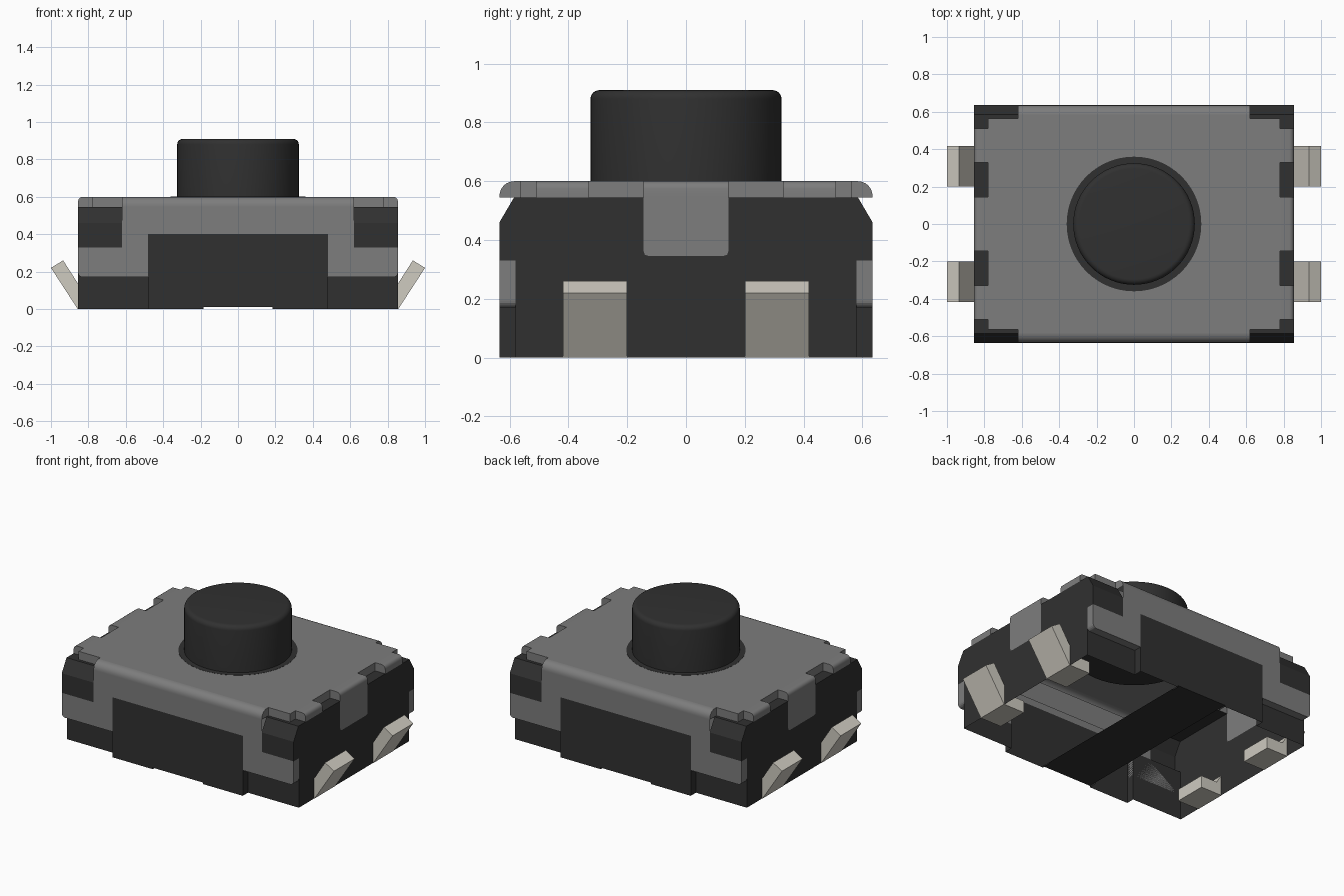
import bpy, bmesh, math

cube = bpy.data.objects.get("Cube")
if cube:
    bpy.data.objects.remove(cube, do_unlink=True)


def material(name, rgb):
    m = bpy.data.materials.new(name)
    m.use_nodes = True
    m.diffuse_color = (*rgb, 1)
    b = m.node_tree.nodes["Principled BSDF"]
    b.inputs["Base Color"].default_value = (*rgb, 1)
    b.inputs["Roughness"].default_value = 0.6
    return m


DARK = material("black plastic", (0.030, 0.030, 0.030))
STEEL = material("grey cover metal", (0.205, 0.205, 0.205))
TIN = material("tinned lead metal", (0.62, 0.595, 0.53))


def finish(name, bm, mat, mirror="", smooth=False, keep=None):
    """Make an object; keep(normal, centre) picks the faces of an open shell."""
    bmesh.ops.recalc_face_normals(bm, faces=bm.faces[:])
    if keep:
        bm.normal_update()
        drop = [f for f in bm.faces if not keep(f.normal, f.calc_center_median())]
        bmesh.ops.delete(bm, geom=drop, context="FACES")
    me = bpy.data.meshes.new(name)
    bm.to_mesh(me)
    bm.free()
    me.materials.append(mat)
    ob = bpy.data.objects.new(name, me)
    bpy.context.collection.objects.link(ob)
    if mirror:
        mod = ob.modifiers.new("mirror", "MIRROR")
        mod.use_axis = ("X" in mirror, "Y" in mirror, False)
        mod.use_mirror_merge = False
    if smooth:
        bpy.ops.object.select_all(action="DESELECT")
        ob.select_set(True)
        bpy.context.view_layer.objects.active = ob
        bpy.ops.object.shade_smooth_by_angle(angle=math.radians(35))


def prism(name, pts, axis, lo, hi, mat, **options):
    """Extrude a 2D outline along an axis between lo and hi."""
    place = {"X": lambda a, b, t: (t, a, b),
             "Y": lambda a, b, t: (a, t, b),
             "Z": lambda a, b, t: (a, b, t)}[axis]
    bm = bmesh.new()
    face = bm.faces.new([bm.verts.new(place(a, b, lo)) for a, b in pts])
    ext = bmesh.ops.extrude_face_region(bm, geom=[face])
    verts = [v for v in ext["geom"] if isinstance(v, bmesh.types.BMVert)]
    bmesh.ops.translate(bm, verts=verts, vec=place(0, 0, hi - lo))
    finish(name, bm, mat, **options)


def rect(a0, b0, a1, b1):
    return [(a0, b0), (a1, b0), (a1, b1), (a0, b1)]


def both(half):
    """Complete a right-hand half outline with its reflection."""
    return half + [(-a, b) for a, b in reversed(half)]


def arc(cx, cy, r, start, end, n=6):
    return [(cx + r * math.cos(math.radians(start + (end - start) * i / n)),
             cy + r * math.sin(math.radians(start + (end - start) * i / n)))
            for i in range(n + 1)]


def lathe(name, profile, mat, steps=64):
    bm = bmesh.new()
    verts = [bm.verts.new((r, 0, z)) for r, z in profile]
    edges = [bm.edges.new(p) for p in zip(verts, verts[1:])]
    bmesh.ops.spin(bm, geom=verts + edges, cent=(0, 0, 0), axis=(0, 0, 1),
                   angle=math.tau, steps=steps)
    bmesh.ops.remove_doubles(bm, verts=bm.verts[:], dist=1e-5)
    finish(name, bm, mat, smooth=True)


# --- Plastic body: an open shell without a floor ---
# End walls, slotted for the cover lugs and chamfered at the top corners
slot = [(0.125, 0.345), (0.14, 0.35), (0.145, 0.365), (0.145, 0.545)]
prism("body_end_wall",
      both(slot + [(0.585, 0.545), (0.635, 0.46), (0.635, 0.33), (0.58, 0.33), (0.58, 0)]),
      "X", 0.78, 0.855, DARK, mirror="X",
      keep=lambda n, c: n.x > 0.9 or (n.z > 0.1 and c.z > 0.4) or n.y * c.y > 0.1)
# Raised centre panels on the long sides
prism("body_centre_panel",
      both([(0.185, 0.01), (0.185, 0), (0.48, 0), (0.48, 0.4)]),
      "Y", 0.58, 0.635, DARK, mirror="Y",
      keep=lambda n, c: n.y > 0.9 or abs(n.x) > 0.9)
# Recessed lower corners and chamfered upper corners
prism("body_lower_corner", rect(0.48, 0, 0.78, 0.33), "Y", 0.55, 0.58, DARK,
      mirror="XY", keep=lambda n, c: n.y > 0.9)
prism("body_upper_corner",
      [(0.55, 0.33), (0.635, 0.33), (0.635, 0.46), (0.585, 0.545), (0.55, 0.545)],
      "X", 0.62, 0.78, DARK, mirror="XY",
      keep=lambda n, c: n.y > 0.1 or n.z > 0.5)
# Bar across the underside
prism("body_base_bar", rect(-0.185, -0.635, 0.185, 0.635), "Z", 0.01, 0.02, DARK,
      keep=lambda n, c: n.z < -0.9)

# --- Metal cover: folded sheet, open below ---
half_plate = [(0.62, -0.585), (0.62, -0.565), (0.78, -0.565),
              (0.78, 0.565), (0.62, 0.565), (0.62, 0.585)]
prism("cover_top_plate", both(half_plate), "Z", 0.545, 0.6, STEEL,
      keep=lambda n, c: n.z > -0.9 and abs(c.y) < 0.58)
# Rounded long edges
prism("cover_rolled_edge",
      [(0.585, 0.545), (0.635, 0.545)] + arc(0.585, 0.55, 0.05, 0, 90),
      "X", -0.62, 0.62, STEEL, mirror="Y", smooth=True,
      keep=lambda n, c: n.y > -0.9 and n.z > -0.9)
# Folded sides with two clamping legs each
prism("cover_side_flange",
      both([(0.48, 0.4), (0.48, 0.17)] + arc(0.83, 0.195, 0.025, -90, 0, 4)
           + [(0.855, 0.33), (0.62, 0.33), (0.62, 0.545)]),
      "Y", 0.58, 0.635, STEEL, mirror="Y",
      keep=lambda n, c: n.y > 0.9 or c.z < 0.3)
# End tabs and folded centre lugs
tab = [(0.78, 0.545), (0.855, 0.545)] + arc(0.83, 0.575, 0.025, 0, 90, 4) + [(0.78, 0.6)]
for name, lo, hi, mirror in (("cover_end_tab", 0.33, 0.51, "XY"),
                             ("cover_lug_bend", -0.145, 0.145, "X")):
    prism(name, tab, "Y", lo, hi, STEEL, mirror=mirror, smooth=True,
          keep=lambda n, c: n.x > -0.9 and n.z > -0.9)
prism("cover_lug", both(slot), "X", 0.78, 0.855, STEEL, mirror="X",
      keep=lambda n, c: n.x > 0.9)

# --- Push button with its collar in the cover opening ---
lathe("button",
      [(0, 0.58), (0.325, 0.58)] + arc(0.295, 0.88, 0.03, 0, 90) + [(0, 0.91)], DARK)
lathe("button_collar", [(0, 0.57), (0.36, 0.57), (0.36, 0.601), (0, 0.601)], DARK)

# --- Four bent solder leads ---
prism("solder_lead",
      [(0.70, 0), (0.857, 0), (1.0, 0.22), (0.935, 0.26), (0.82, 0.08), (0.70, 0.08)],
      "Y", 0.2, 0.418, TIN, mirror="XY")
